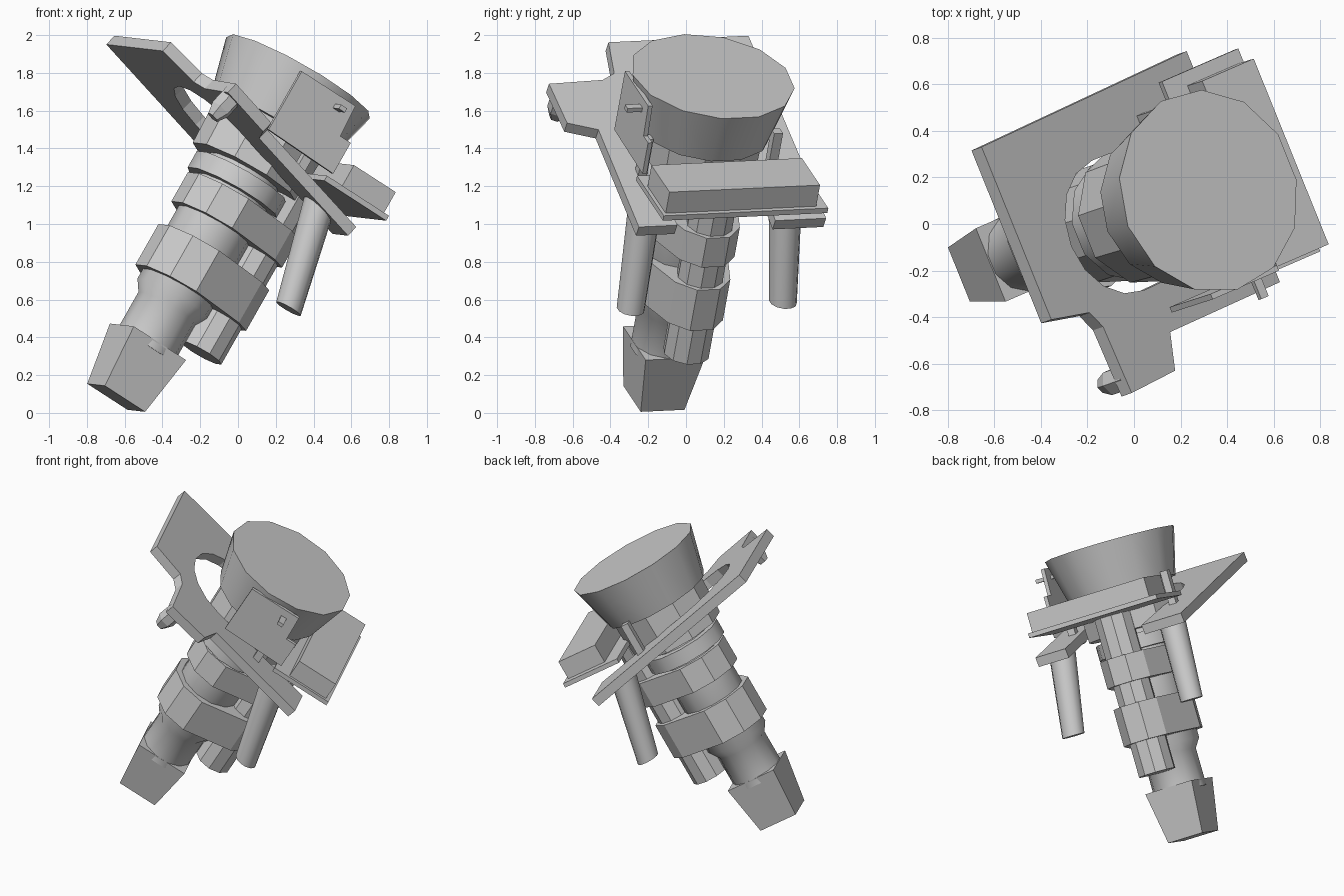
import bpy, bmesh, math
from mathutils import Vector, Matrix

if "Cube" in bpy.data.objects:
    bpy.data.objects.remove(bpy.data.objects["Cube"])

# Tilted frame of the whole device: E = sideways, W = lateral, A = main axis
A = Vector((.488, .157, .859)).normalized()
W = Vector((.37, -.927, -.05))
W = (W - A * W.dot(A)).normalized()
E = A.cross(W) * -1 if A.cross(W).x < 0 else A.cross(W)
O = Vector((-.645, -.17, .08))


def P(u, v, t):
    return O + E * u + W * v + A * t


def finish(name, bm, smooth=None):
    bmesh.ops.recalc_face_normals(bm, faces=bm.faces)
    me = bpy.data.meshes.new(name)
    bm.to_mesh(me)
    bm.free()
    ob = bpy.data.objects.new(name, me)
    bpy.context.collection.objects.link(ob)
    if smooth:
        bpy.context.view_layer.objects.active = ob
        ob.select_set(True)
        bpy.ops.object.shade_smooth_by_angle(angle=math.radians(smooth))
        ob.select_set(False)
    return ob


def loft(name, rings, smooth=None):
    """Join matching rings of points and cap both ends."""
    bm = bmesh.new()
    vs = [[bm.verts.new(p) for p in r] for r in rings]
    n = len(vs[0])
    for a, b in zip(vs, vs[1:]):
        for i in range(n):
            j = (i + 1) % n
            bm.faces.new((a[i], a[j], b[j], b[i]))
    bm.faces.new(vs[0])
    bm.faces.new(vs[-1])
    return finish(name, bm, smooth)


def ring(u, v, t, r, n):
    return [P(u + r * math.cos(2 * math.pi * (i + .5) / n),
              v + r * math.sin(2 * math.pi * (i + .5) / n), t) for i in range(n)]


def lathe(name, profile, n=12, u=0, v=0, smooth=35):
    return loft(name, [ring(u, v, t, r, n) for r, t in profile], smooth)


def box(name, u, v, t):
    return loft(name, [[P(u[0], v[0], k), P(u[1], v[0], k),
                        P(u[1], v[1], k), P(u[0], v[1], k)] for k in t])


# Foot block, flared upward
loft("foot_block", [[P(x * a, y * b, t) for x, y in ((-1, -1), (1, -1), (1, 1), (-1, 1))]
                    for a, b, t in ((.135, .125, 0), (.175, .17, .345))])

# Shaft, neck and drum along the main axis
lathe("shaft", [(.175, .3), (.175, .55), (.215, .61), (.215, 1.3), (.2, 1.5)])
lathe("upper_disc", [(.275, 1.26), (.275, 1.36)])
lathe("neck", [(.315, 1.39), (.325, 1.69)], n=10)
lathe("drum", [(.36, 1.67), (.44, 1.98)], n=13)

# Parallel rod
lathe("side_rod", [(.125, .45), (.125, 1.52)], n=10, u=.29)

# Two collars clamping shaft and rod together
for k, (t0, t1) in enumerate(((.67, .92), (1.06, 1.24))):
    bm = bmesh.new()
    for t in (t0, t1):
        for p in ring(0, 0, t, .26, 10) + ring(.27, 0, t, .17, 8):
            bm.verts.new(p)
    res = bmesh.ops.convex_hull(bm, input=bm.verts)
    inner = {g for g in res["geom_interior"] if isinstance(g, bmesh.types.BMVert)}
    bmesh.ops.delete(bm, geom=list(inner), context='VERTS')
    bmesh.ops.dissolve_limit(bm, angle_limit=.02, verts=bm.verts, edges=bm.edges)
    finish(f"collar_{k + 1}", bm)

# Forked mounting plate, tilted against the axis
TILT = math.radians(14.2)


def on_plate(q, v, d):
    return P(q * math.cos(TILT) + d * math.sin(TILT), v,
             1.514 - q * math.sin(TILT) + d * math.cos(TILT))


outline = [(.53, .29), (.53, .51), (-.2, .51), (-.26, .67), (-.555, .68), (-.565, .37),
           (-.61, .29), (-.84, .25), (-.84, -.55), (.53, -.56), (.53, -.27)]
slot = [(-.25 + .31 * math.cos(a), .3 * math.sin(a))
        for a in [math.radians(270 - i * 22.5) for i in range(9)]]
outline += slot
loft("fork_plate", [[on_plate(q, v, d) for q, v in outline] for d in (-.065, 0)])

# Knob under the plate tab
loft("tab_knob", [[on_plate(-.5 + r * math.cos(i * math.pi / 3),
                            .61 + r * math.sin(i * math.pi / 3), d) for i in range(6)]
                  for r, d in ((.035, -.2), (.06, -.14), (.06, -.03))])

# Splayed legs under the two prongs
for s, side in ((1, "front"), (-1, "back")):
    loft(f"{side}_leg", [ring(.437, s * .435, .83, .075, 12),
                         ring(.305, s * .4, 1.41, .09, 12)], 35)

# Rear tray with block
box("rear_tray", (.25, .665), (-.49, .45), (1.51, 1.54))
box("rear_block", (.36, .64), (-.43, .43), (1.54, 1.67))

# Side panel with pin and small supports
panel = [(-.16, 1.58), (-.16, 1.94), (.2, 1.94), (.21, 1.76), (.28, 1.76), (.28, 1.57)]
loft("side_panel", [[P(u, v, t) for u, t in panel] for v in (.41, .435)])
box("panel_pin", (.095, .135), (.38, .52), (1.865, 1.89))
for s in (1, -1):
    box("plate_post", (.1, .15), (s * .37 - .025, s * .37 + .025), (1.46, 1.7))
